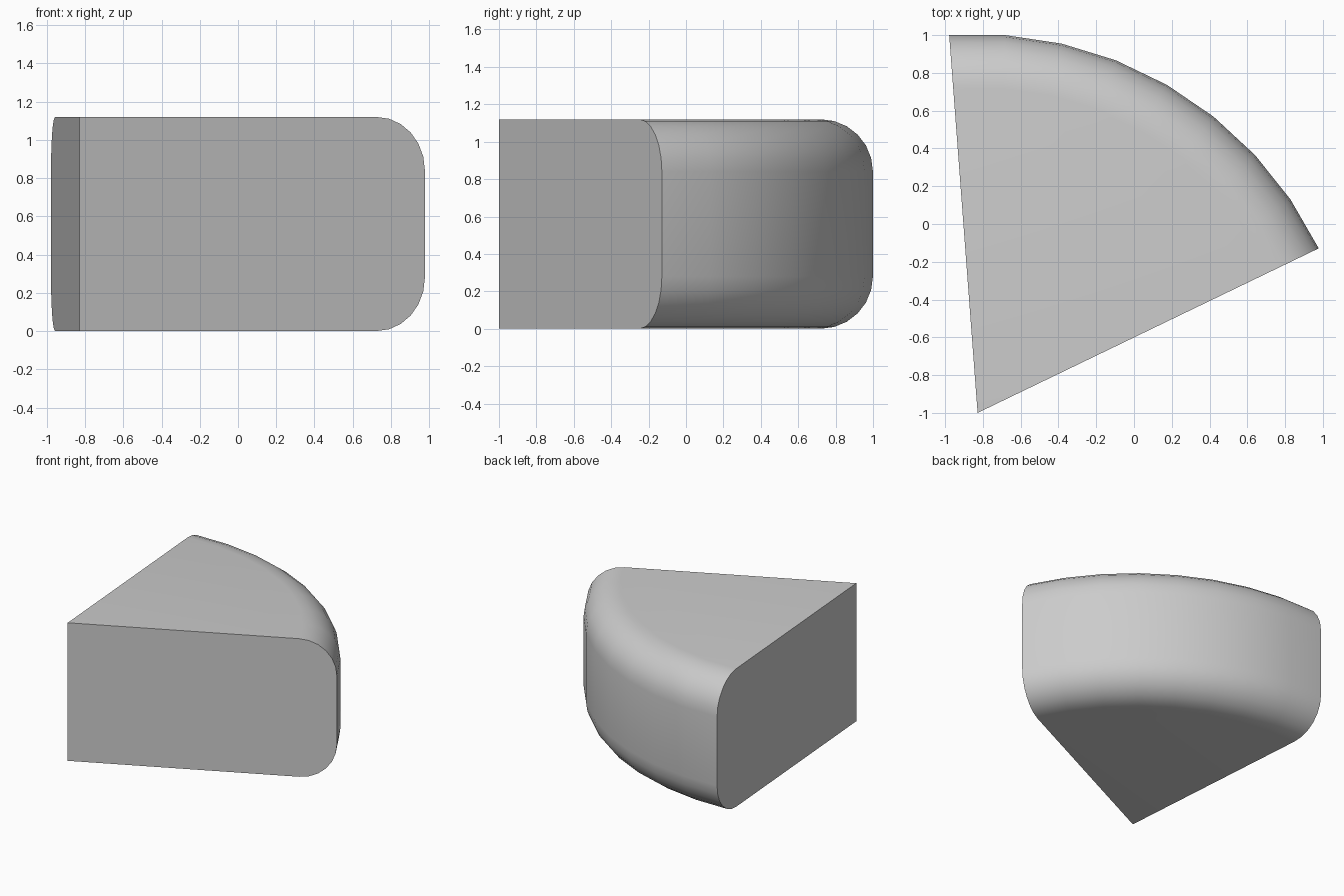
import bpy, bmesh
from math import sin, cos, pi, radians

if "Cube" in bpy.data.objects:
    bpy.data.objects.remove(bpy.data.objects["Cube"])

APEX = (-0.828, -1.0)
RADIUS, HEIGHT, ROUND = 2.005, 1.12, 0.28
A0, A1, STEPS, CURVE = radians(25.75), radians(94.3), 8, 6

# Rounded outer profile as (distance from tip, height), bottom to top
profile = []
for i in range(CURVE + 1):
    a = -pi / 2 + i * pi / 2 / CURVE
    profile.append((RADIUS - ROUND + ROUND * cos(a), ROUND + ROUND * sin(a)))
profile += [(r, HEIGHT - z) for r, z in reversed(profile)]

bm = bmesh.new()
tip_low = bm.verts.new((*APEX, 0))
tip_high = bm.verts.new((*APEX, HEIGHT))

# Sweep the profile around the tip
rings = []
for s in range(STEPS + 1):
    t = A0 + (A1 - A0) * s / STEPS
    rings.append([bm.verts.new((APEX[0] + r * cos(t), APEX[1] + r * sin(t), z))
                  for r, z in profile])
for a, b in zip(rings, rings[1:]):
    for i in range(len(profile) - 1):
        bm.faces.new((a[i], b[i], b[i + 1], a[i + 1]))

# Flat top, bottom and the two cut sides
bm.faces.new([tip_low] + [r[0] for r in rings])
bm.faces.new([tip_high] + [r[-1] for r in rings])
for ring in (rings[0], rings[-1]):
    bm.faces.new([tip_low] + ring + [tip_high])
bmesh.ops.recalc_face_normals(bm, faces=bm.faces)

mesh = bpy.data.meshes.new("wedge")
bm.to_mesh(mesh)
bm.free()
wedge = bpy.data.objects.new("wedge", mesh)
bpy.context.collection.objects.link(wedge)
bpy.context.view_layer.objects.active = wedge
wedge.select_set(True)
bpy.ops.object.shade_smooth_by_angle(angle=radians(35))
